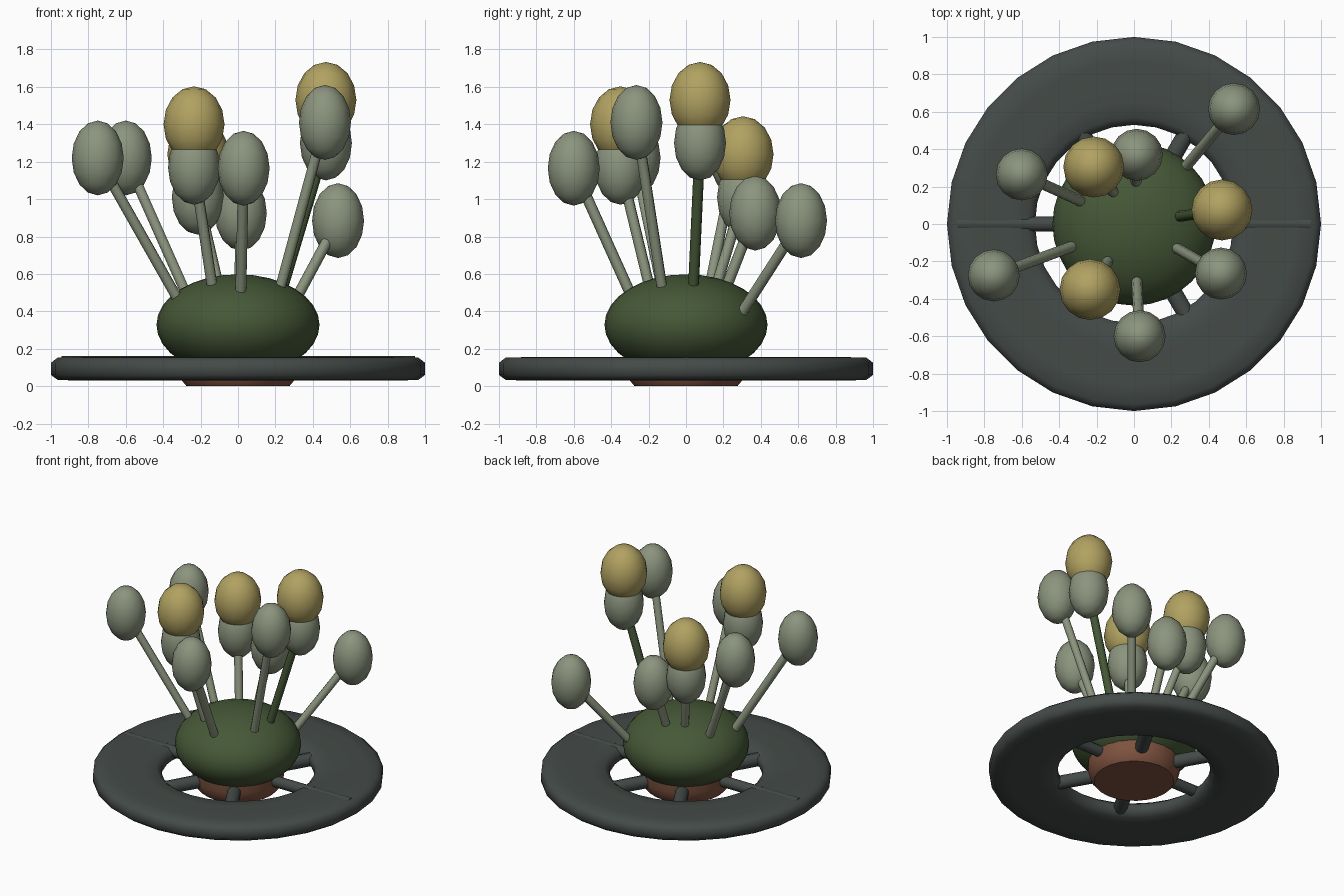
import bpy
import math
from mathutils import Vector

cube = bpy.data.objects.get("Cube")
if cube:
    bpy.data.objects.remove(cube, do_unlink=True)


def material(name, rgb):
    m = bpy.data.materials.new(name)
    m.use_nodes = True
    m.diffuse_color = (*rgb, 1)
    m.node_tree.nodes["Principled BSDF"].inputs["Base Color"].default_value = (*rgb, 1)
    return m


SLATE = material("slate_grey", (0.058, 0.07, 0.064))
MOSS = material("moss_green", (0.061, 0.098, 0.038))
SAGE = material("sage_green", (0.26, 0.3, 0.21))
OCHRE = material("ochre_yellow", (0.44, 0.36, 0.12))
CLAY = material("clay_brown", (0.21, 0.085, 0.05))


def finish(name, mat, angle=180):
    ob = bpy.context.object
    ob.name = name
    ob.data.materials.append(mat)
    bpy.ops.object.shade_smooth_by_angle(angle=math.radians(angle))
    return ob


def ellipsoid(name, center, radius, half_height, mat, segments=16, rings=8):
    bpy.ops.mesh.primitive_uv_sphere_add(segments=segments, ring_count=rings, location=center)
    bpy.context.object.scale = (radius, radius, half_height)
    bpy.ops.object.transform_apply(location=False, rotation=False)
    return finish(name, mat)


def rod(name, start, end, radius, mat, sides=8):
    a, b = Vector(start), Vector(end)
    bpy.ops.mesh.primitive_cylinder_add(vertices=sides, radius=radius, depth=(b - a).length,
                                        location=(a + b) / 2)
    bpy.context.object.rotation_euler = (b - a).to_track_quat("Z", "Y").to_euler()
    return finish(name, mat, 50)


def lathe(name, profile, segments, mat, closed, angle):
    n = len(profile)
    verts, faces = [], []
    for i in range(segments):
        t = math.tau * i / segments
        verts += [(r * math.sin(t), r * math.cos(t), z) for r, z in profile]
        j = (i + 1) % segments
        for k in range(n if closed else n - 1):
            l = (k + 1) % n
            faces.append((i * n + k, i * n + l, j * n + l, j * n + k))
    if not closed:
        faces.append([i * n for i in range(segments)])
        faces.append([i * n + n - 1 for i in reversed(range(segments))])
    mesh = bpy.data.meshes.new(name)
    mesh.from_pydata(verts, [], faces)
    ob = bpy.data.objects.new(name, mesh)
    bpy.context.collection.objects.link(ob)
    bpy.ops.object.select_all(action="DESELECT")
    bpy.context.view_layer.objects.active = ob
    ob.select_set(True)
    # consistent outward normals
    bpy.ops.object.mode_set(mode="EDIT")
    bpy.ops.mesh.select_all(action="SELECT")
    bpy.ops.mesh.normals_make_consistent(inside=False)
    bpy.ops.object.mode_set(mode="OBJECT")
    return finish(name, mat, angle)


# Flat outer ring with rounded rims
lathe("outer_ring", [(0.53, 0.07), (0.53, 0.12), (0.57, 0.15), (0.66, 0.155), (0.87, 0.155),
                     (0.965, 0.152), (1, 0.125), (1, 0.06), (0.965, 0.034), (0.87, 0.03),
                     (0.66, 0.03), (0.57, 0.035)], 28, SLATE, True, 180)

# Base pot and rounded body
lathe("base_pot", [(0.275, 0), (0.3, 0.03), (0.317, 0.09), (0.317, 0.2)], 24, CLAY, False, 40)
ellipsoid("body", (0, 0, 0.328), 0.436, 0.27, MOSS, 32, 16)

# Spokes: one long bar across the ring, two shorter bars inside it
rod("cross_bar", (-0.945, 0, 0.12), (0.945, 0, 0.12), 0.04, SLATE, 12)
for deg in (60, 120):
    d = Vector((math.cos(math.radians(deg)), math.sin(math.radians(deg)), 0)) * 0.7
    up = Vector((0, 0, 0.095))
    rod("spoke_bar", up - d, up + d, 0.048, SLATE, 10)

# Stalks: foot on the body, bulb centre, whether it carries a cap
stalks = [
    ((0.28, 0.31, 0.41), (0.535, 0.615, 0.885), False),
    ((-0.28, 0.12, 0.5), (-0.6, 0.265, 1.22), False),
    ((0.01, 0.22, 0.54), (0.015, 0.37, 0.925), False),
    ((-0.33, -0.12, 0.48), (-0.75, -0.275, 1.22), False),
    ((0.23, -0.13, 0.54), (0.465, -0.265, 1.41), False),
    ((0.015, -0.3, 0.5), (0.03, -0.6, 1.165), False),
    ((-0.11, 0.17, 0.56), (-0.215, 0.305, 1.01), True),
    ((-0.14, -0.2, 0.55), (-0.235, -0.35, 1.17), True),
    ((0.24, 0.04, 0.53), (0.47, 0.075, 1.3), True),
]
for foot, top, capped in stalks:
    f, t = Vector(foot), Vector(top)
    rod("stalk", f - (t - f).normalized() * 0.04, t, 0.029,
        MOSS if capped and top[0] > 0 else SAGE)
    ellipsoid("bulb", t, 0.139, 0.2, SAGE)
    if capped:
        ellipsoid("bulb_cap", t + Vector((0, 0, 0.23)), 0.163, 0.203, OCHRE)
